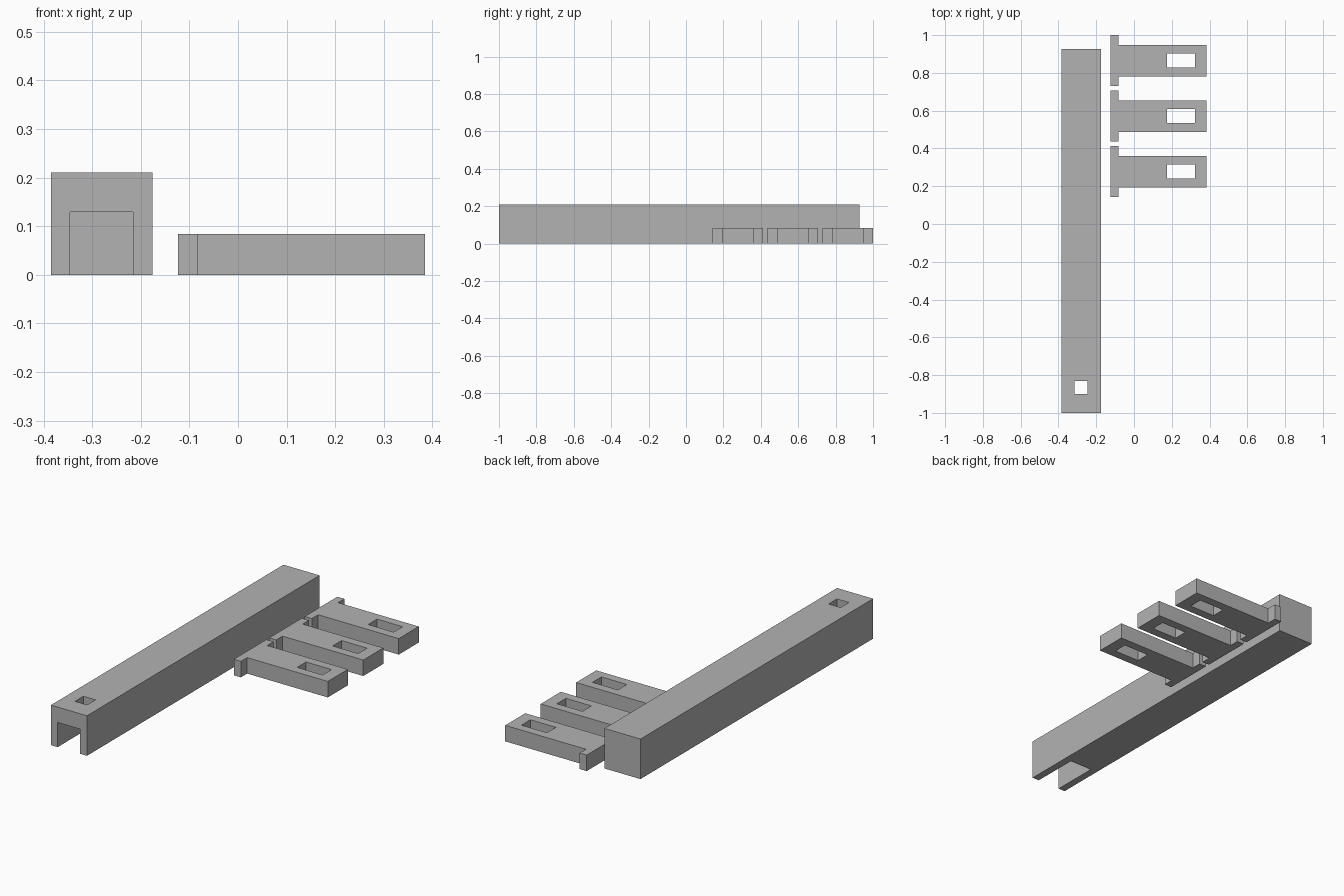
import bpy
import bmesh

old = bpy.data.objects.get("Cube")
if old:
    bpy.data.objects.remove(old, do_unlink=True)

grey = bpy.data.materials.new("plain grey")
grey.use_nodes = True
grey.diffuse_color = (0.45, 0.45, 0.45, 1)
grey.node_tree.nodes["Principled BSDF"].inputs["Base Color"].default_value = grey.diffuse_color


def prism(name, outline, z0, z1):
    """Extrude a flat outline upwards from z0 to z1."""
    bm = bmesh.new()
    face = bm.faces.new([bm.verts.new((x, y, z0)) for x, y in outline])
    top = bmesh.ops.extrude_face_region(bm, geom=[face])["geom"]
    verts = [v for v in top if isinstance(v, bmesh.types.BMVert)]
    bmesh.ops.translate(bm, verts=verts, vec=(0, 0, z1 - z0))
    bmesh.ops.recalc_face_normals(bm, faces=bm.faces)
    mesh = bpy.data.meshes.new(name)
    bm.to_mesh(mesh)
    bm.free()
    mesh.materials.append(grey)
    obj = bpy.data.objects.new(name, mesh)
    bpy.context.collection.objects.link(obj)
    return obj


def rect(x0, x1, y0, y1):
    return [(x0, y0), (x1, y0), (x1, y1), (x0, y1)]


def cut(obj, outline, z0, z1):
    """Cut a prism out of an object and remove the cutter."""
    cutter = prism("cutter", outline, z0, z1)
    cutter.hide_render = True
    mod = obj.modifiers.new("cut", "BOOLEAN")
    mod.operation = "DIFFERENCE"
    mod.solver = "EXACT"
    mod.object = cutter
    bpy.context.view_layer.objects.active = obj
    bpy.ops.object.modifier_apply(modifier=mod.name)
    bpy.data.objects.remove(cutter, do_unlink=True)


# Long bar with an open slot at the front end and a pin hole above it
bar = prism("long_bar", rect(-0.385, -0.176, -1, 0.927), 0, 0.21)
cut(bar, rect(-0.346, -0.216, -1.1, -0.75), -0.1, 0.129)
cut(bar, rect(-0.316, -0.246, -0.9, -0.83), 0.1, 0.3)

# Three T-shaped clips, each with a long window
HEAD, NECK, TIP = -0.124, -0.083, 0.385
half = [(HEAD, 0.135), (NECK, 0.135), (NECK, 0.083), (TIP, 0.083)]
for i, y in enumerate((0.277, 0.571, 0.865)):
    outline = half + [(x, -w) for x, w in reversed(half)]
    clip = prism(f"clip_{i + 1}", [(x, y + w) for x, w in outline], 0, 0.084)
    cut(clip, rect(0.175, 0.323, y - 0.037, y + 0.037), -0.1, 0.2)
